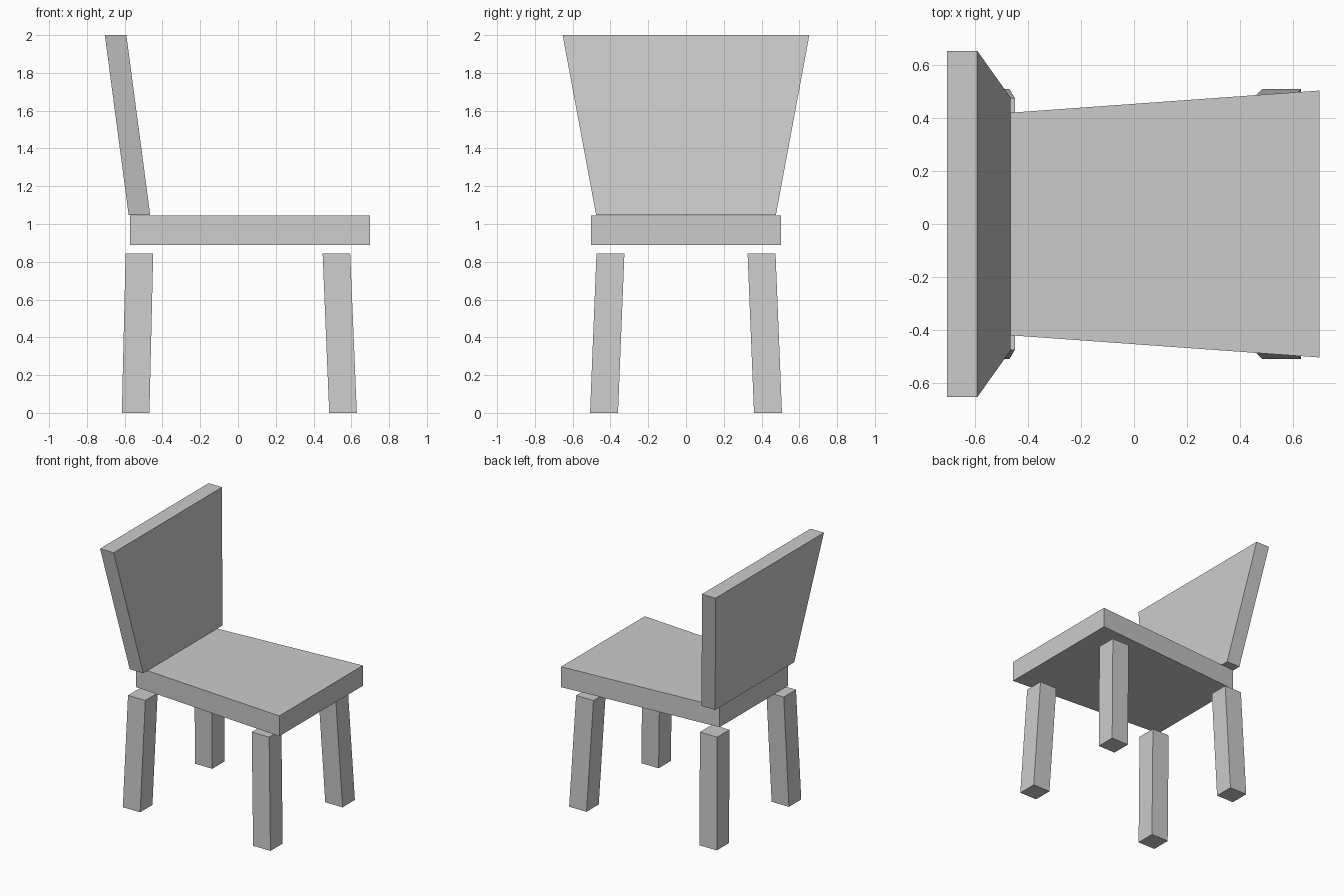
import bpy
import bmesh

cube = bpy.data.objects.get("Cube")
if cube:
    bpy.data.objects.remove(cube, do_unlink=True)

grey = bpy.data.materials.new("plain grey")
grey.use_nodes = True
colour = (0.6, 0.6, 0.6, 1)
grey.diffuse_color = colour
grey.node_tree.nodes["Principled BSDF"].inputs["Base Color"].default_value = colour


def block(name, shape):
    """Unit cube whose corners are placed by shape(x_side, y_side, z_side)."""
    mesh = bpy.data.meshes.new(name)
    bm = bmesh.new()
    bmesh.ops.create_cube(bm, size=2)
    for v in bm.verts:
        v.co = shape(*(round(c) for c in v.co))
    bmesh.ops.recalc_face_normals(bm, faces=bm.faces)
    bm.to_mesh(mesh)
    bm.free()
    mesh.materials.append(grey)
    obj = bpy.data.objects.new(name, mesh)
    bpy.context.collection.objects.link(obj)
    return obj


# Seat board, wider towards its open edge
block("seat", lambda x, y, z: (
    0.70 if x > 0 else -0.572,
    y * (0.503 if x > 0 else 0.412),
    1.045 if z > 0 else 0.89))

# Backrest, leaning outward and flaring to the top
block("backrest", lambda x, y, z: (
    (-0.648 if z > 0 else -0.522) + x * 0.057,
    y * (0.653 if z > 0 else 0.476),
    2.0 if z > 0 else 1.048))


# Splayed legs, separated from the seat by a small gap
def leg(name, top_x, foot_x, side):
    block(name, lambda x, y, z: (
        (top_x if z > 0 else foot_x) + x * 0.073,
        side * (0.4 if z > 0 else 0.434) + y * 0.074,
        0.844 if z > 0 else 0))


for label, side in (("near", -1), ("far", 1)):
    leg(f"{label}_seat_edge_leg", 0.521, 0.556, side)
    leg(f"{label}_backrest_leg", -0.522, -0.542, side)
